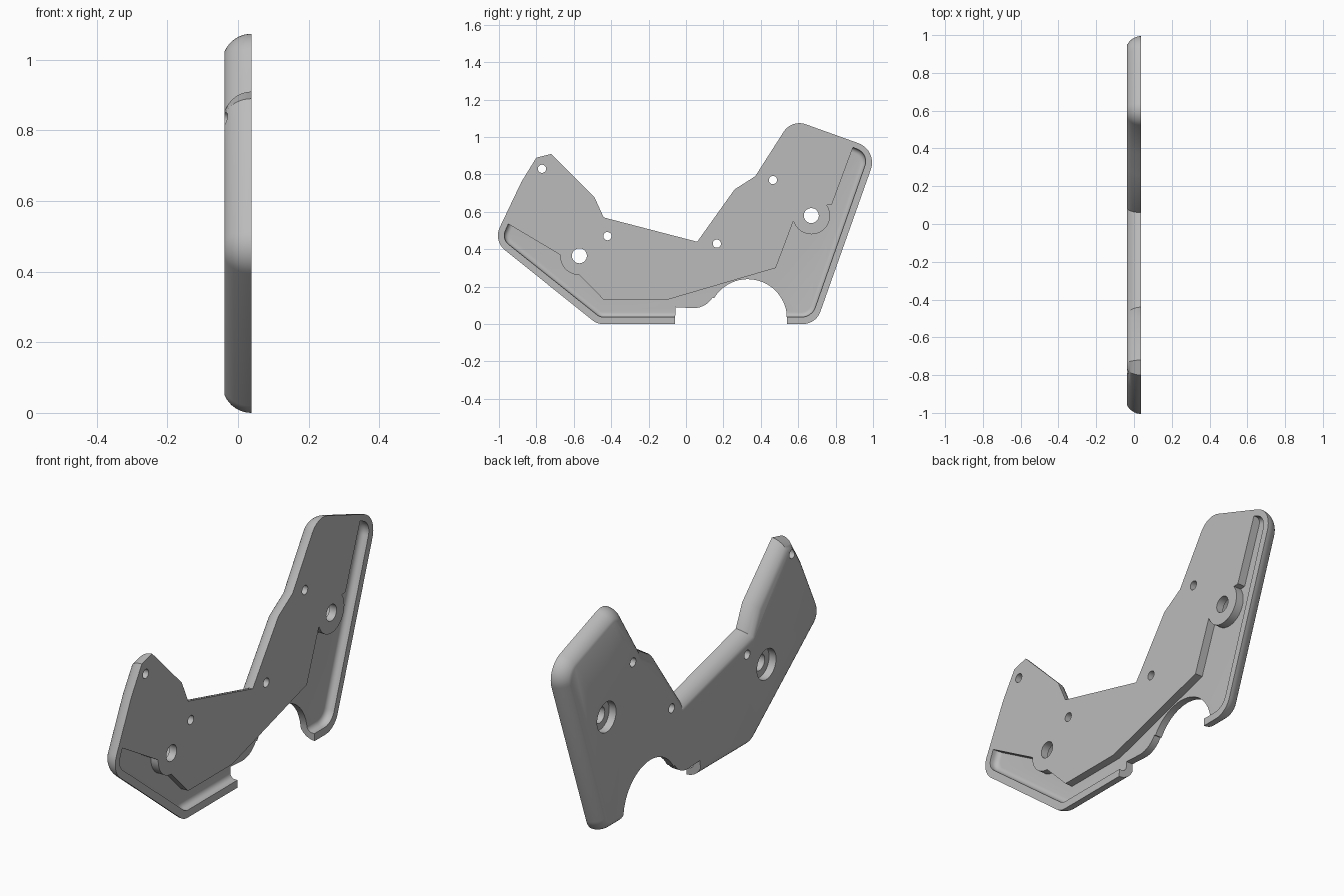
import bpy, bmesh, math
from mathutils import Vector

if "Cube" in bpy.data.objects:
    bpy.data.objects.remove(bpy.data.objects["Cube"])

HALF = 0.038      # half of the plate thickness
EDGE_R = 0.083    # rounding of the outer edge
FLOOR = -0.002    # x of the recess floor
COVE = 0.026      # rounding between recess wall and floor

grey = bpy.data.materials.new("plain grey")
grey.use_nodes = True
grey.diffuse_color = (0.5, 0.5, 0.5, 1)
grey.node_tree.nodes["Principled BSDF"].inputs["Base Color"].default_value = (0.5, 0.5, 0.5, 1)


def arc(cy, cz, r, a0, a1, n):
    """Points of an arc, as sharp corners whose edges are not rounded."""
    angles = [math.radians(a0 + (a1 - a0) * i / n) for i in range(n + 1)]
    return [(cy + r * math.cos(a), cz + r * math.sin(a), 0, 0) for a in angles]


def round_corners(corners, n=10):
    """Corners (y, z, radius, soft) to points and a soft flag per outgoing edge."""
    pts, soft = [], []
    for i, (y, z, r, flag) in enumerate(corners):
        p = Vector((y, z))
        if r == 0:
            pts.append(p)
            soft.append(flag)
            continue
        a = (Vector(corners[i - 1][:2]) - p).normalized()
        b = (Vector(corners[(i + 1) % len(corners)][:2]) - p).normalized()
        half = a.angle(b) / 2
        centre = p + (a + b).normalized() * r / math.sin(half)
        start = p + a * r / math.tan(half) - centre
        end = p + b * r / math.tan(half) - centre
        sweep = math.pi - 2 * half
        for k in range(n + 1):
            t = k / n
            v = (start * math.sin((1 - t) * sweep) + end * math.sin(t * sweep)) / math.sin(sweep)
            pts.append(centre + v)
            soft.append(flag)
    return pts, soft


def inset(pts, soft, d):
    """Move the soft edges inwards by d, keep the others in line."""
    n = len(pts)
    area = sum(pts[i - 1].cross(pts[i]) for i in range(n))
    side = 1 if area > 0 else -1
    out = []
    for i in range(n):
        e0 = (pts[i] - pts[i - 1]).normalized()
        e1 = (pts[(i + 1) % n] - pts[i]).normalized()
        n0, n1 = (Vector((-e.y, e.x)) * side for e in (e0, e1))
        d0, d1 = d * soft[i - 1], d * soft[i]
        det = n0.cross(n1)
        if abs(det) < 0.02:
            move = (n0 + n1).normalized() * (d0 + d1) / 2
        else:
            move = Vector((d0 * n1.y - d1 * n0.y, d1 * n0.x - d0 * n1.x)) / det
        out.append(pts[i] + move)
    return out


def loft(name, rings):
    """Closed solid through rings given as (x, points)."""
    bm = bmesh.new()
    rows = [[bm.verts.new((x, p.x, p.y)) for p in pts] for x, pts in rings]
    n = len(rows[0])
    for a, b in zip(rows, rows[1:]):
        for i in range(n):
            j = (i + 1) % n
            bm.faces.new((a[i], a[j], b[j], b[i]))
    bm.faces.new(rows[0])
    bm.faces.new(rows[-1])
    bmesh.ops.recalc_face_normals(bm, faces=bm.faces)
    mesh = bpy.data.meshes.new(name)
    bm.to_mesh(mesh)
    bm.free()
    mesh.materials.append(grey)
    ob = bpy.data.objects.new(name, mesh)
    bpy.context.collection.objects.link(ob)
    return ob


def cut(body, cutter):
    cutter.hide_render = True
    mod = body.modifiers.new("cut", 'BOOLEAN')
    mod.operation = 'DIFFERENCE'
    mod.solver = 'EXACT'
    mod.object = cutter
    bpy.context.view_layer.objects.active = body
    bpy.ops.object.modifier_apply(modifier=mod.name)
    bpy.data.objects.remove(cutter)


def drill(body, y, z, r, x0, x1):
    circle = [Vector(p[:2]) for p in arc(y, z, r, 0, 352.5, 47)]
    cut(body, loft("drill", [(x0, circle), (x1, circle)]))


# Plate outline, with the wheel-like arch left square-edged
outline = [
    (-0.06, 0, 0, 1), (-0.475, 0, 0.09, 1), (-1.03, 0.445, 0.1, 1),
    (-0.88, 0.76, 0, 1), (-0.80, 0.89, 0, 1), (-0.72, 0.91, 0, 1),
    (-0.49, 0.68, 0, 1), (-0.44, 0.57, 0, 1), (0.06, 0.44, 0, 1),
    (0.26, 0.72, 0, 1), (0.37, 0.79, 0, 1), (0.565, 1.095, 0.1, 1),
    (1.025, 0.93, 0.11, 1), (0.695, 0, 0.1, 1), (0.54, 0, 0, 0),
]
outline += arc(0.33, 0.03, 0.21, 8, 149, 24)
outline += arc(0.04, 0.205, 0.12, -32, -90, 10)
outline += [(-0.055, 0.09, 0, 0)]
pts, soft = round_corners(outline)

sweep = math.asin(2 * HALF / EDGE_R)
rings = []
for k in range(9):
    t = sweep * k / 8
    rings.append((HALF - EDGE_R * math.sin(t), inset(pts, soft, EDGE_R * (1 - math.cos(t)))))
plate = loft("side_plate", rings)

# Recess along the lower edge, with a coved rim and bosses around the big holes
recess = [
    (0.893, 0.945, 0, 1), (0.978, 0.908, 0.07, 1), (0.673, 0.037, 0.08, 1),
    (-0.46, 0.037, 0.06, 1), (-0.985, 0.455, 0.06, 1), (-0.95, 0.535, 0, 0),
]
recess += arc(-0.57, 0.365, 0.103, 177, 270, 14)
recess += [(-0.44, 0.13, 0, 0), (-0.10, 0.13, 0, 0), (0.48, 0.30, 0, 0)]
recess += arc(0.67, 0.58, 0.1, 197, 395, 24)
recess += [(0.78, 0.64, 0, 0)]
pts, soft = round_corners(recess)
rings = [(HALF + 0.03, pts)]
for k in range(7):
    t = math.pi / 2 * k / 6
    rings.append((FLOOR + COVE * (1 - math.sin(t)), inset(pts, soft, COVE * (1 - math.cos(t)))))
cut(plate, loft("recess_cutter", rings))

# Small bolt holes
for y, z in ((-0.77, 0.83), (-0.42, 0.47), (0.165, 0.43), (0.465, 0.77)):
    drill(plate, y, z, 0.022, -0.1, 0.1)

# Large holes with a counterbore on the rounded side
for y, z in ((-0.57, 0.365), (0.67, 0.58)):
    drill(plate, y, z, 0.04, -0.1, 0.1)
    drill(plate, y, z, 0.074, -0.1, 0.0)

bpy.context.view_layer.objects.active = plate
plate.select_set(True)
bpy.ops.object.shade_smooth_by_angle(angle=math.radians(30))
